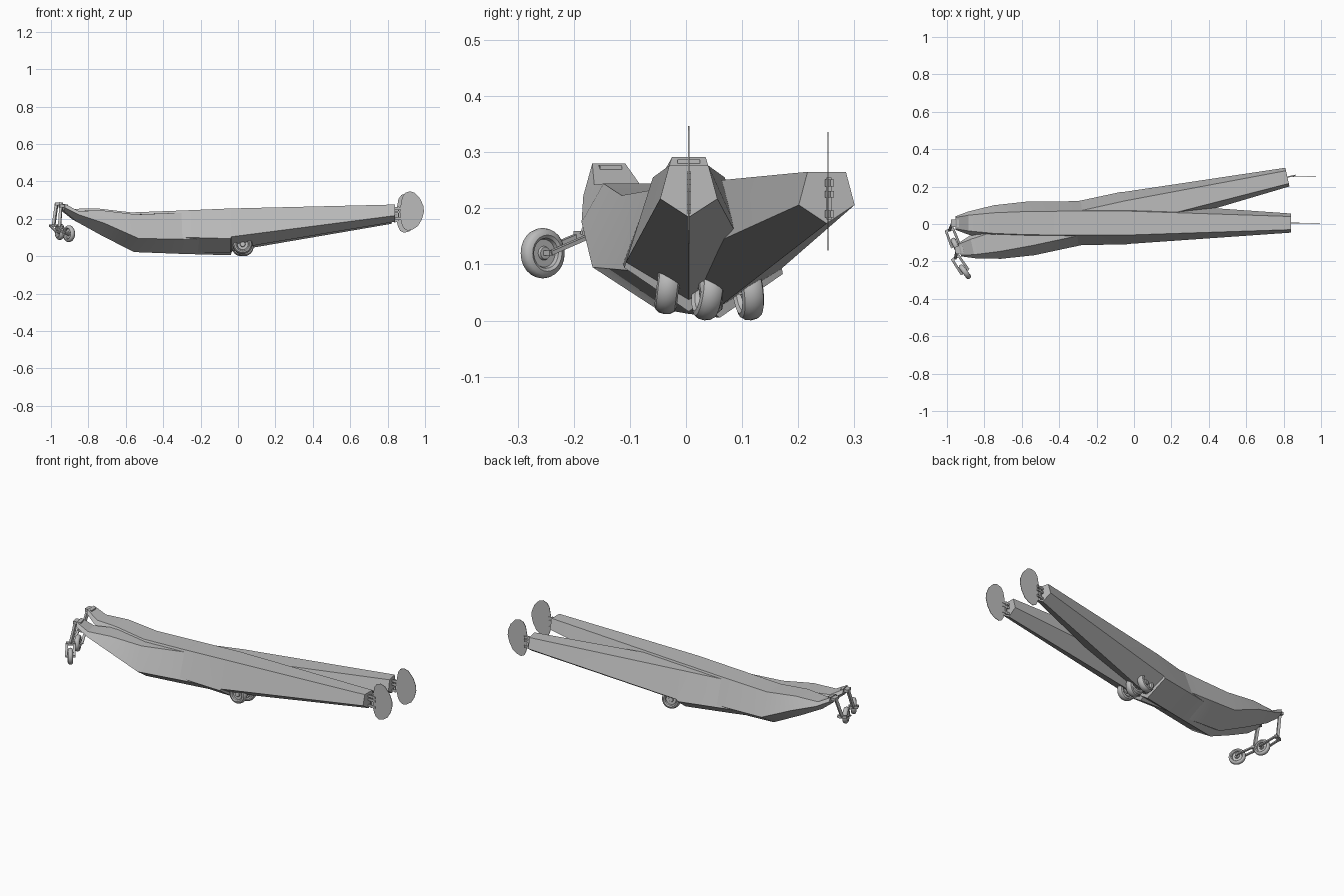
import bpy, bmesh, math
from mathutils import Vector, Matrix

if "Cube" in bpy.data.objects:
    bpy.data.objects.remove(bpy.data.objects["Cube"])

grey = bpy.data.materials.new("plain_grey")
grey.diffuse_color = (0.5, 0.5, 0.5, 1)
grey.use_nodes = True
grey.node_tree.nodes["Principled BSDF"].inputs["Base Color"].default_value = grey.diffuse_color


def finish(name, bm, frame, smooth=None):
    bmesh.ops.recalc_face_normals(bm, faces=bm.faces[:])
    me = bpy.data.meshes.new(name)
    bm.to_mesh(me)
    bm.free()
    me.materials.append(grey)
    ob = bpy.data.objects.new(name, me)
    ob.matrix_world = frame
    bpy.context.collection.objects.link(ob)
    if smooth:
        bpy.ops.object.select_all(action='DESELECT')
        ob.select_set(True)
        bpy.context.view_layer.objects.active = ob
        bpy.ops.object.shade_smooth_by_angle(angle=math.radians(smooth))
    return ob


def loft(bm, rings, caps=True):
    vs = [[bm.verts.new(p) for p in r] for r in rings]
    n = len(vs[0])
    for a, b in zip(vs, vs[1:]):
        for i in range(n):
            j = (i + 1) % n
            bm.faces.new((a[i], a[j], b[j], b[i]))
    if caps:
        bm.faces.new(vs[0])
        bm.faces.new(vs[-1])


def bar(name, a, b, w, h, frame):
    # rectangular bar between two points
    a, b = Vector(a), Vector(b)
    bm = bmesh.new()
    rot = (b - a).to_track_quat('Z', 'Y').to_matrix().to_4x4()
    bmesh.ops.create_cube(bm, size=1, matrix=Matrix.Translation((a + b) / 2) @ rot
                          @ Matrix.Diagonal((w, h, (b - a).length, 1)))
    finish(name, bm, frame)


def wheel(name, center, axis, r, w, frame, sides=24):
    # lathe profile: hub, rim recess, rounded tyre (radius, offset along axle)
    half = [(0.12, 0.62), (0.24, 0.6), (0.28, 0.25), (0.55, 0.25), (0.6, 0.75),
            (0.72, 1.0), (0.88, 0.85), (0.97, 0.5), (1.0, 0.0)]
    prof = half + [(p, -q) for p, q in reversed(half[:-1])]
    bm = bmesh.new()
    rings = [[(p * r * math.cos(t), p * r * math.sin(t), q * w / 2)
              for t in (math.tau * i / sides for i in range(sides))] for p, q in prof]
    loft(bm, rings)
    place = Matrix.Translation(center) @ Vector(axis).to_track_quat('Z', 'Y').to_matrix().to_4x4()
    bmesh.ops.transform(bm, matrix=place, verts=bm.verts)
    finish(name, bm, frame, 35)


# hull stations: x, deck half width, deck z, chine half width, chine z, keel z
STATIONS = [
    (-0.955, .030, .290, .036, .268, .250),
    (-0.885, .042, .252, .062, .232, .195),
    (-0.75, .055, .254, .095, .185, .122),
    (-0.57, .062, .233, .115, .105, .032),
    (-0.30, .064, .243, .117, .100, .022),
    (-0.04, .064, .254, .115, .093, .015),
    (-0.035, .064, .254, .112, .103, .036),
    (0.84, .035, .275, .051, .216, .183)]


def make_float(tag, frame, rudder_turn):
    # stepped V-bottom hull
    bm = bmesh.new()
    loft(bm, [[(x, -d, dz), (x, -c, cz), (x, 0, kz), (x, c, cz), (x, d, dz)]
              for x, d, dz, c, cz, kz in STATIONS])
    finish(tag + "_hull", bm, frame, 25)

    # twin main wheels with axle and leg
    for side, s in (("left", 1), ("right", -1)):
        wheel(f"{tag}_main_wheel_{side}", (0.025, s * 0.037, 0.062), (0, 1, s * 0.12), 0.052, 0.04, frame)
    bar(tag + "_main_axle", (0.025, -0.04, 0.062), (0.025, 0.04, 0.062), .012, .012, frame)
    bar(tag + "_main_leg", (0.025, 0, 0.055), (0.0, 0, 0.12), .018, .018, frame)

    # nose wheel on a bent strut and fork, swung to one side
    hub = Vector((-0.953, -0.121, 0.130))
    top, low = Vector((-0.955, 0, 0.278)), Vector((-0.986, -0.037, 0.162))
    axis = Vector((0.9, 0.40, 0)).normalized()
    wheel(tag + "_nose_wheel", hub, axis, 0.045, 0.028, frame)
    bar(tag + "_nose_axle", hub - axis * .026, hub + axis * .026, .009, .009, frame)
    for i, s in enumerate((-1, 1)):
        off = axis * .022 * s
        bar(f"{tag}_nose_fork_{i}", low + off * 0.9, hub + off, .013, .007, frame)
    bar(tag + "_fork_bridge", low - axis * .024, low + axis * .024, .015, .015, frame)
    bar(tag + "_nose_strut", top + Vector((-.015, 0, 0)), low, .015, .015, frame)
    bar(tag + "_nose_bracket", top + Vector((-.024, 0, 0)), top + Vector((.02, 0, 0)), .04, .016, frame)

    # rudder post, hinges and thin rounded blade
    bar(tag + "_rudder_post", (.858, 0, .19), (.858, 0, .265), .007, .007, frame)
    for i, z in enumerate((.20, .235, .255)):
        bar(f"{tag}_rudder_hinge_{i}", (.835, 0, z), (.885, 0, z), .007, .012, frame)
    outline = [(.868, .20), (.868, .262), (.878, .315), (.893, .337), (.918, .346), (.945, .338),
               (.975, .305), (.992, .265), (.994, .235), (.983, .195), (.962, .160),
               (.935, .142), (.908, .135), (.888, .145), (.876, .168)]
    bm = bmesh.new()
    loft(bm, [[(x - .85, y, z) for x, z in outline] for y in (-.0012, .0012)])
    turn = Matrix.Translation((.85, 0, 0)) @ Matrix.Rotation(rudder_turn, 4, 'Z')
    finish(tag + "_rudder_blade", bm, frame @ turn)


# straight float and the one crossing it at an angle
YAW = math.radians(12.5)
make_float("straight_float", Matrix.Translation((0, 0.005, 0.001)), 0)
make_float("angled_float", Matrix.Translation((0, 0.069, -0.010)) @ Matrix.Rotation(YAW, 4, 'Z'), -YAW)
